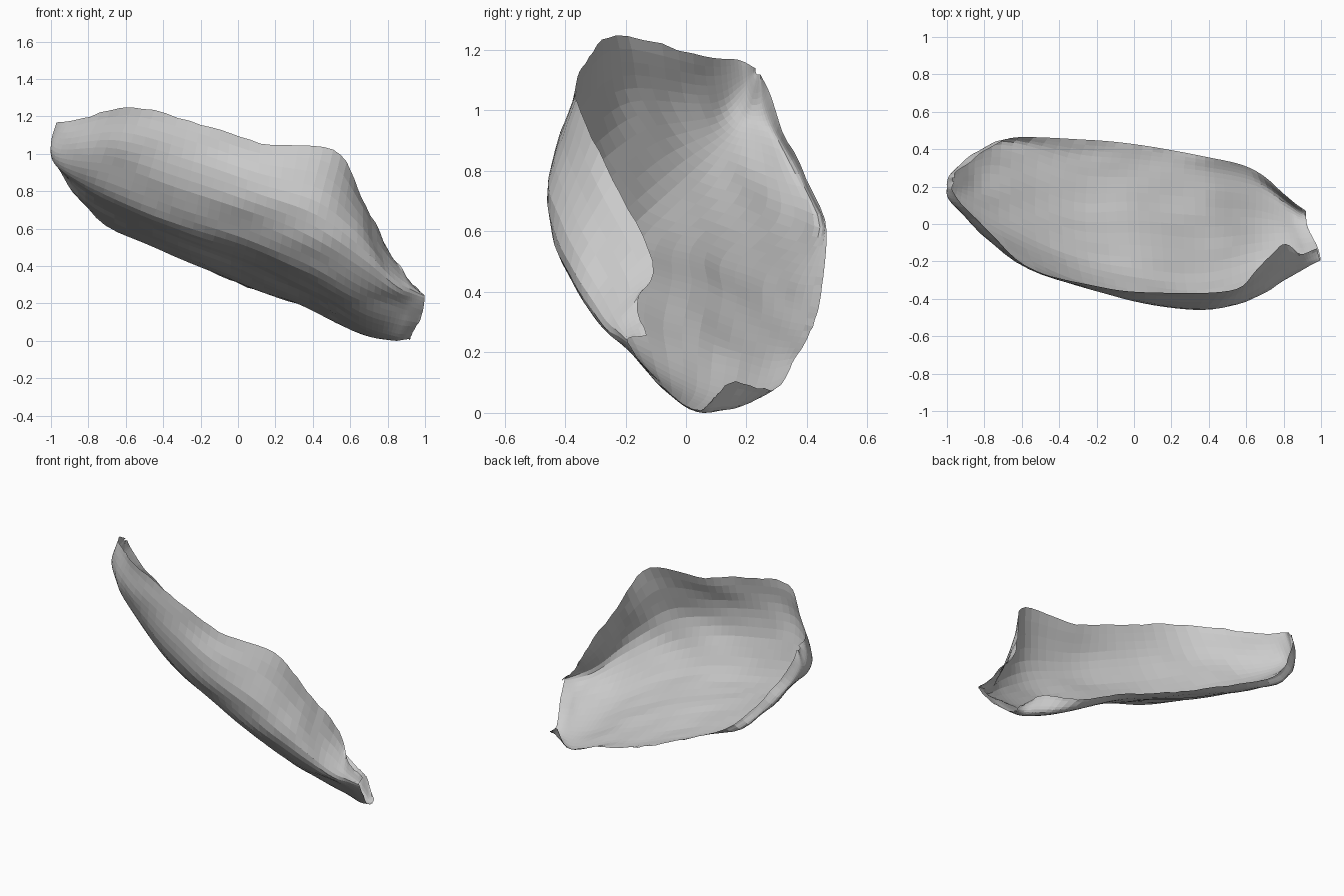
import bpy, bmesh, random
from mathutils import Vector, noise

random.seed(3)
cube = bpy.data.objects.get("Cube")
if cube:
    bpy.data.objects.remove(cube, do_unlink=True)

# Long guide rails running from the closed rounded end to the open tip
upper_rim = [(-.96, .23, 1.14), (-.97, .17, 1.17), (-.88, .06, 1.18),
             (-.57, -.23, 1.25), (-.2, -.33, 1.16), (.12, -.37, 1.06),
             (.51, -.36, 1.02), (.66, -.24, .77), (.8, -.11, .5),
             (.89, -.16, .36), (.98, -.13, .26)]
front_bulge = [(-.97, .23, 1.13), (-1, .18, 1.08), (-.95, .08, 1.02),
               (-.65, -.18, 1.02), (-.25, -.34, .9), (.1, -.43, .78),
               (.42, -.455, .66), (.67, -.38, .48), (.84, -.28, .32),
               (.93, -.23, .27), (1, -.2, .24)]
lower_front = [(-.97, .235, 1.12), (-1, .2, 1.02), (-.95, .14, .93),
               (-.72, -.02, .8), (-.3, -.2, .64), (.05, -.27, .53),
               (.38, -.29, .39), (.65, -.22, .24), (.85, -.15, .17),
               (.92, -.14, .15), (.98, -.12, .13)]
keel = [(-.97, .24, 1.12), (-1, .22, 1), (-.94, .22, .9),
        (-.72, .2, .71), (-.32, .05, .54), (.02, .05, .41),
        (.38, .02, .25), (.65, .02, .1), (.82, 0, .04),
        (.88, -.01, .03), (.93, -.02, .04)]
back_floor = [(-.97, .245, 1.12), (-.99, .26, 1.01), (-.93, .32, .87),
              (-.71, .42, .62), (-.3, .3, .45), (.02, .28, .32),
              (.38, .25, .18), (.65, .2, .04), (.82, .1, .01),
              (.88, .06, .01), (.92, .04, .01)]
back_rim = [(-.96, .245, 1.12), (-.95, .28, 1.05), (-.87, .34, .9),
            (-.66, .455, .64), (-.25, .45, .42), (.05, .42, .29),
            (.38, .36, .18), (.62, .3, .08), (.8, .17, .1),
            (.87, .11, .06), (.92, .07, .02)]
rails = [upper_rim, front_bulge, lower_front, keel, back_floor, back_rim]


def spline_point(points, t):
    """Point on a smooth curve through all points, with t from 0 to 1."""
    points = [Vector(p) for p in points]
    last = len(points) - 1
    position = t * last
    i = min(int(position), last - 1)
    f = position - i
    a, b = points[i], points[i + 1]
    before = points[i - 1] if i > 0 else a * 2 - b
    after = points[i + 2] if i + 2 <= last else b * 2 - a
    return (b * f + a * (1 - f)
            + (a * 2 - b - before) * (f * (1 - f) ** 2 / 2)
            + (b * 2 - a - after) * (f * f * (1 - f) / 2))


# Loft the rails into one open curved sheet
length_steps, width_steps = 60, 26
bm = bmesh.new()
grid = []
for i in range(length_steps + 1):
    along = i / length_steps
    section = [spline_point(rail, along) for rail in rails]
    grid.append([bm.verts.new(spline_point(section, j / width_steps))
                 for j in range(width_steps + 1)])
for row, next_row in zip(grid, grid[1:]):
    for j in range(width_steps):
        bm.faces.new((row[j], next_row[j], next_row[j + 1], row[j + 1]))
bmesh.ops.remove_doubles(bm, verts=bm.verts, dist=.001)
bm.normal_update()

# Gentle lengthwise ripples and a slightly ragged rim
for v in bm.verts:
    sample = Vector((v.co.x * 2 + v.co.z, v.co.y * 9, v.co.z * 7))
    v.co += v.normal * noise.noise(sample) * .012
    if v.is_boundary and v.co.x > -.9:
        v.co.z += random.uniform(-.005, .005)

# Keep the sheet standing on the ground
lowest = min(v.co.z for v in bm.verts)
for v in bm.verts:
    v.co.z -= lowest

mesh = bpy.data.meshes.new("shell_half")
bm.to_mesh(mesh)
bm.free()
shell = bpy.data.objects.new("shell_half", mesh)
bpy.context.collection.objects.link(shell)

# Plain light grey
grey = bpy.data.materials.new("light_grey")
grey.use_nodes = True
colour = (.6, .6, .6, 1)
grey.diffuse_color = colour
grey.node_tree.nodes["Principled BSDF"].inputs["Base Color"].default_value = colour
mesh.materials.append(grey)
